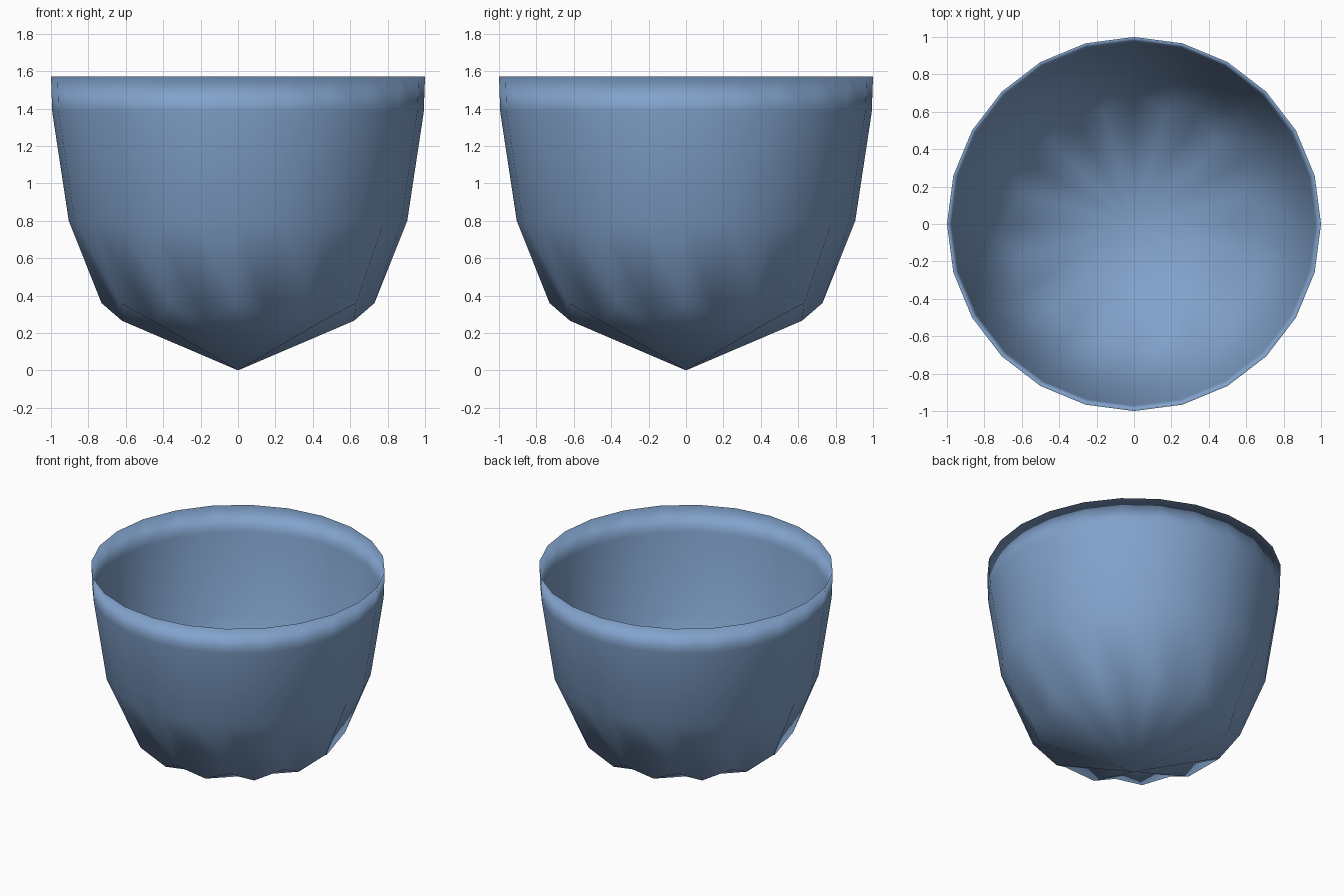
import bpy, bmesh, math

default = bpy.data.objects.get("Cube")
if default:
    bpy.data.objects.remove(default, do_unlink=True)

SIDES = 24

# One blue for the whole cup
blue = bpy.data.materials.new("soft_blue")
blue.use_nodes = True
color = (0.22, 0.36, 0.60, 1)
blue.diffuse_color = color
blue.node_tree.nodes["Principled BSDF"].inputs["Base Color"].default_value = color

bm = bmesh.new()


def ring(even, odd=None):
    """Ring of vertices; a different odd (radius, height) gives pleats."""
    verts = []
    for i in range(SIDES):
        r, z = odd if odd and i % 2 else even
        a = math.tau * i / SIDES
        verts.append(bm.verts.new((r * math.cos(a), r * math.sin(a), z)))
    return verts


def shell(rings, tip_height):
    """Bridge the rings downward and close them with a pointed base."""
    tip = bm.verts.new((0, 0, tip_height))
    for upper, lower in zip(rings, rings[1:]):
        for i in range(SIDES):
            j = (i + 1) % SIDES
            bm.faces.new((upper[i], lower[i], lower[j], upper[j]))
    for i in range(SIDES):
        bm.faces.new((rings[-1][i], tip, rings[-1][(i + 1) % SIDES]))


# Outer and inner walls meet at a shared rim
rim = ring((1.0, 1.57))
shell([rim, ring((0.993, 1.38)), ring((0.905, 0.80)),
       ring((0.73, 0.36), (0.642, 0.265))], 0.0)
shell([rim, ring((0.97, 1.38)), ring((0.88, 0.81)),
       ring((0.705, 0.38), (0.62, 0.29))], 0.025)

bmesh.ops.recalc_face_normals(bm, faces=bm.faces)
for face in bm.faces:
    face.smooth = True

mesh = bpy.data.meshes.new("pleated_cup")
bm.to_mesh(mesh)
bm.free()
mesh.materials.append(blue)
cup = bpy.data.objects.new("pleated_cup", mesh)
bpy.context.collection.objects.link(cup)
